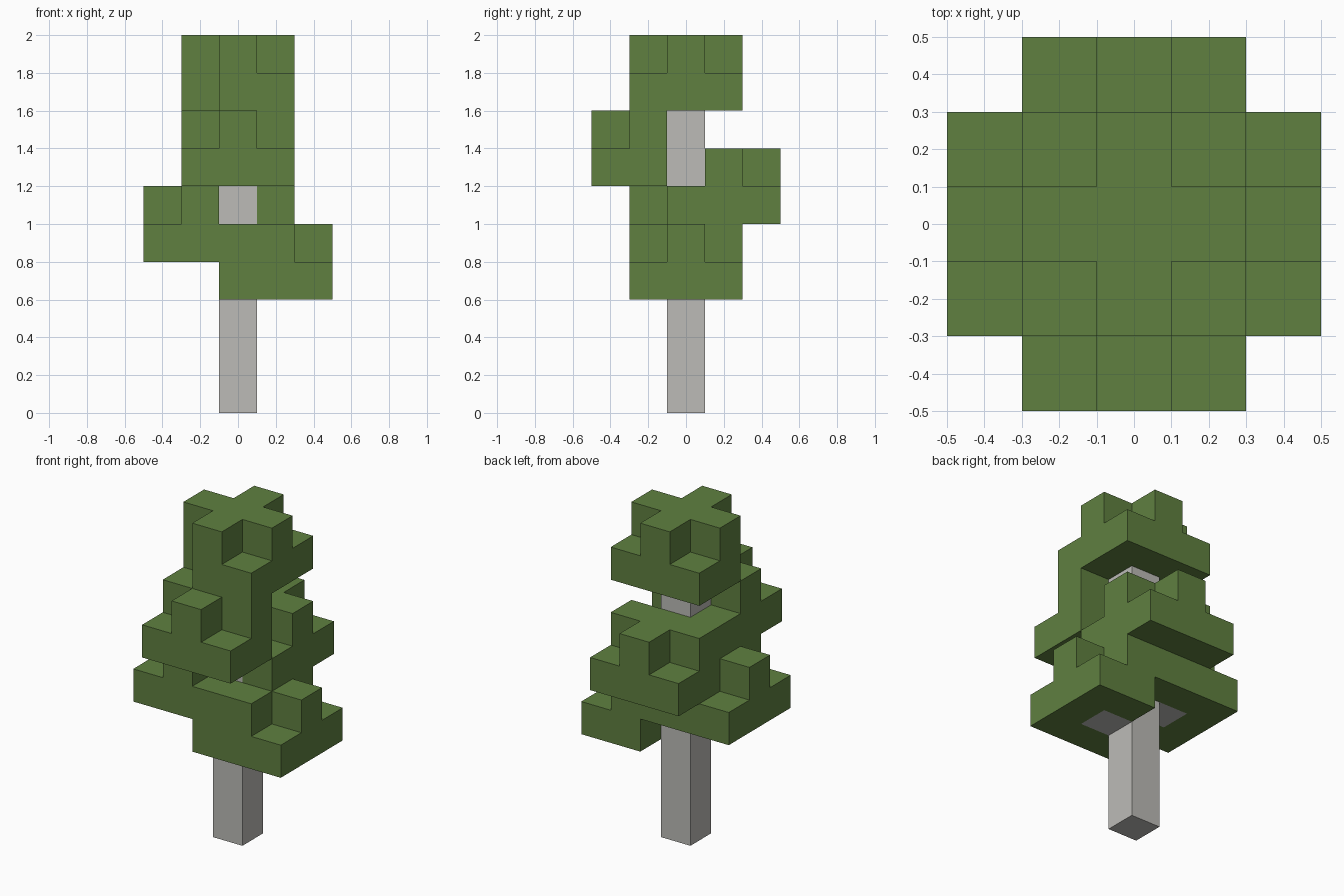
import bpy, bmesh
from mathutils import Vector

CELL = 0.2

cube = bpy.data.objects.get("Cube")
if cube:
    bpy.data.objects.remove(cube, do_unlink=True)


def make_material(name, colour):
    mat = bpy.data.materials.new(name)
    mat.use_nodes = True
    mat.diffuse_color = colour
    mat.node_tree.nodes["Principled BSDF"].inputs["Base Color"].default_value = colour
    return mat


green = make_material("leaf green", (0.115, 0.216, 0.051, 1))
grey = make_material("bark grey", (0.503, 0.497, 0.474, 1))


def tuft(cx, cy, level, gaps=()):
    """A square layer of leaf blocks with a plus-shaped layer on top."""
    cells = set()
    for dx in (-1, 0, 1):
        for dy in (-1, 0, 1):
            spot = (cx + dx, cy + dy)
            if spot not in gaps:
                cells.add((*spot, level))
            if dx * dy == 0:
                cells.add((*spot, level + 1))
    return cells


# Block layout: trunk first, then branches, then leaf tufts spiralling upward
parts = {
    "trunk": {(0, 0, z) for z in range(9)},
    "left_branch": {(1, 0, 3)},
    "right_branch": {(-1, 0, 4)},
    "back_branch": {(0, 1, 5)},
    "front_branch": {(0, -1, 6)},
    "left_foliage": tuft(1, 0, 3, gaps=[(0, 1)]),
    "right_foliage": tuft(-1, 0, 4),
    "back_foliage": tuft(0, 1, 5),
    "front_foliage": tuft(0, -1, 6, gaps=[(1, 0)]),
    "top_foliage": tuft(0, 0, 8, gaps=[(-1, -1)]),
}

# Each block belongs to the first part that claims it
solid = set()
for cells in parts.values():
    cells -= solid
    solid |= cells


def build_part(name, cells, mat):
    """Skin the blocks with outward faces, leaving out buried ones."""
    bm = bmesh.new()
    for cell in sorted(cells):
        centre = Vector(cell) + Vector((0, 0, 0.5))
        for axis in range(3):
            for sign in (-1, 1):
                n = Vector((0, 0, 0))
                n[axis] = sign
                if tuple(int(c + d) for c, d in zip(cell, n)) in solid:
                    continue
                u = Vector((0, 0, 0))
                u[(axis + 1) % 3] = 1
                v = n.cross(u)
                corners = [-u - v, u - v, u + v, v - u]
                bm.faces.new([bm.verts.new((centre + (n + c) / 2) * CELL) for c in corners])
    bmesh.ops.remove_doubles(bm, verts=bm.verts, dist=0.001)
    # Merge flat neighbouring squares into clean panels
    bmesh.ops.dissolve_limit(bm, angle_limit=0.01, verts=bm.verts, edges=bm.edges)
    mesh = bpy.data.meshes.new(name)
    bm.to_mesh(mesh)
    bm.free()
    mesh.materials.append(mat)
    bpy.context.collection.objects.link(bpy.data.objects.new(name, mesh))


for name, cells in parts.items():
    if any(cells):
        build_part(name, cells, green if "foliage" in name else grey)
